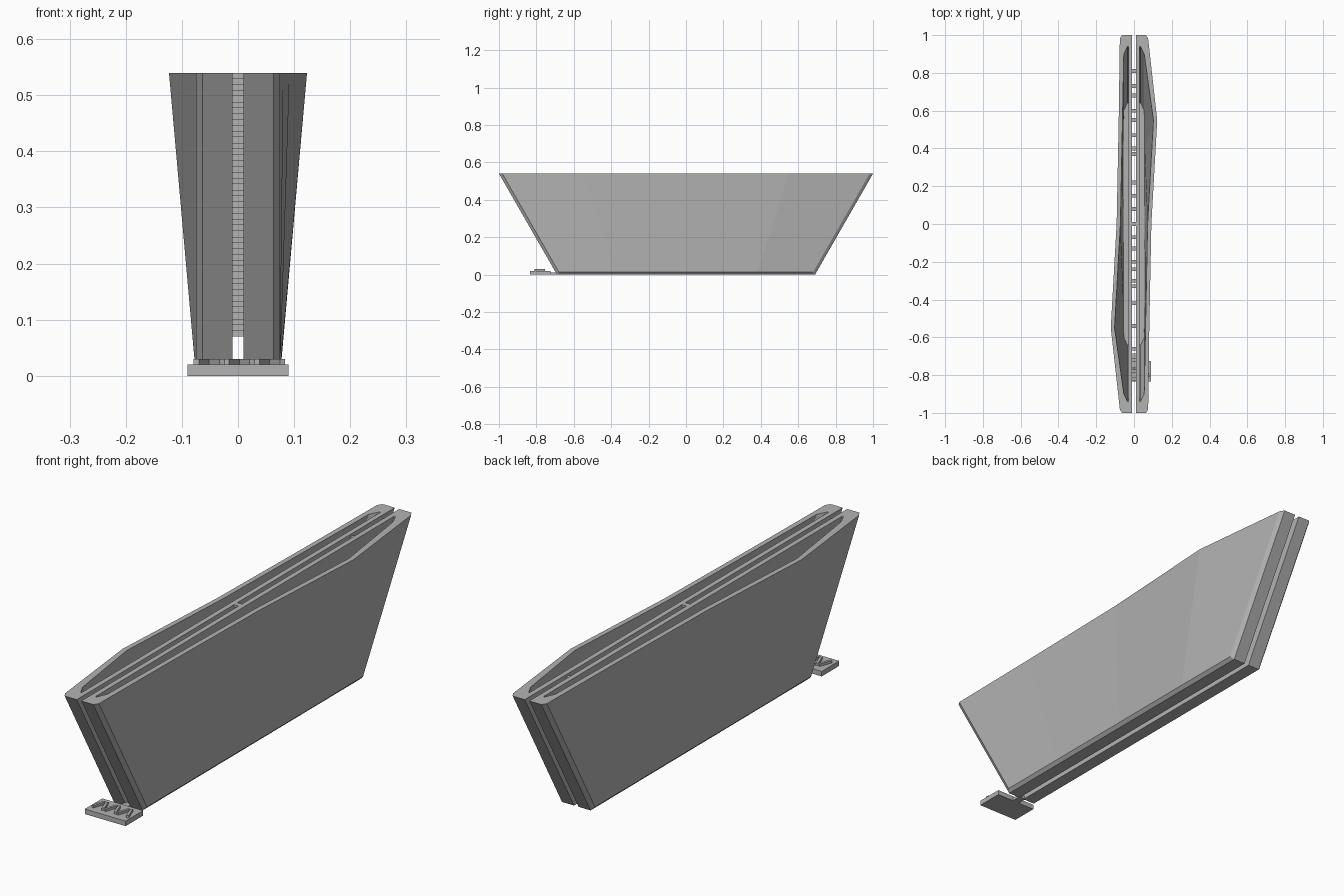
import bpy, bmesh, math, random
from mathutils import Matrix

if "Cube" in bpy.data.objects:
    bpy.data.objects.remove(bpy.data.objects["Cube"])

random.seed(4)
H = 0.54
grey = bpy.data.materials.new("plain grey")
grey.diffuse_color = (0.45, 0.45, 0.45, 1)
grey.use_nodes = True
grey.node_tree.nodes["Principled BSDF"].inputs["Base Color"].default_value = grey.diffuse_color


def finish(bm, name):
    bmesh.ops.recalc_face_normals(bm, faces=bm.faces)
    me = bpy.data.meshes.new(name)
    bm.to_mesh(me)
    bm.free()
    me.materials.append(grey)
    ob = bpy.data.objects.new(name, me)
    bpy.context.collection.objects.link(ob)
    return ob


def add_box(bm, x0, x1, y0, y1, z0, z1, angle=0):
    m = (Matrix.Translation(((x0 + x1) / 2, (y0 + y1) / 2, (z0 + z1) / 2))
         @ Matrix.Rotation(angle, 4, 'Z')
         @ Matrix.Diagonal((x1 - x0, y1 - y0, z1 - z0, 1)))
    bmesh.ops.create_cube(bm, size=1, matrix=m)


def end_y(z):
    # half length of the sloping ends at a given height
    return 0.69 + 0.31 * z / H


# Outer side of the rim: (share of length, x at the top)
BULGE = [(-0.55, 0.081), (0, 0.092), (0.55, 0.123)]


def outer_ring(z, bottom=False):
    t, y = z / H, end_y(z)
    if bottom:
        side = [(0.063, -y + 0.003)] + [(0.063, f * y) for f, _ in BULGE] + [(0.063, y - 0.003)]
    else:
        side = [(0.075, -y + 0.018)] + [(0.075 + (x - 0.075) * t, f * y) for f, x in BULGE] + [(0.075, y - 0.018)]
    return [(0.01, -y, z), (0.063, -y, z)] + [(a, b, z) for a, b in side] + [(0.063, y, z), (0.01, y, z)]


def inner_ring(z):
    t, y = z / H, end_y(z) - 0.06
    side = [(0.054, -y + 0.04)] + [(0.055 + (x - 0.075) * t, f * end_y(z)) for f, x in BULGE] + [(0.054, y - 0.04)]
    return [(0.03, -y, z), (0.035, -y, z)] + [(a, b, z) for a, b in side] + [(0.035, y, z), (0.03, y, z)]


def half(name, turn):
    # hollow trough: outer skin, flat rim, cavity walls and floor
    bm = bmesh.new()
    rings = [outer_ring(0, True), outer_ring(0.013), outer_ring(H), inner_ring(H), inner_ring(0.02)]
    vs = [[bm.verts.new(p) for p in r] for r in rings]
    n = len(vs[0])
    for a, b in zip(vs, vs[1:]):
        for i in range(n):
            j = (i + 1) % n
            bm.faces.new((a[i], a[j], b[j], b[i]))
    bm.faces.new(vs[0])
    bm.faces.new(vs[-1])
    bmesh.ops.rotate(bm, verts=bm.verts, cent=(0, 0, 0), matrix=Matrix.Rotation(turn, 3, 'Z'))
    return finish(bm, name)


half("right_half", 0)
half("left_half", math.pi)

# Small bridges in the gap, stacked from low to high at scattered stations
stations = [0.81, 0.73, 0.68, 0.6, 0.55, 0.47, 0.4, 0.37, 0.29, 0.22, 0.15, 0.08, 0,
            -0.07, -0.13, -0.2, -0.24, -0.3, -0.33, -0.42, -0.54, -0.66, -0.72, -0.78, -0.82]
bm = bmesh.new()
levels = 45
step = (H - 0.07) / levels
for k in range(levels):
    z = 0.07 + k * step
    fits = [s for s in stations if abs(s) < end_y(z) - 0.03]
    y = 0 if k == levels - 1 else fits[(k * 7) % len(fits)]
    add_box(bm, -0.01, 0.01, y - 0.01, y + 0.01, z, z + step)
finish(bm, "gap_bridges")

# Tag plate with a neck to the body
bm = bmesh.new()
add_box(bm, -0.09, 0.09, -0.835, -0.725, 0, 0.02)
finish(bm, "tag_plate")
bm = bmesh.new()
add_box(bm, -0.015, 0.015, -0.725, -0.685, 0, 0.012)
finish(bm, "tag_neck")

# Plain raised ribs on the plate
bm = bmesh.new()
for i in range(6):
    x = -0.065 + i * 0.027
    add_box(bm, x - 0.005, x + 0.005, -0.81, -0.755, 0.02, 0.03, 0.35 if i % 2 else -0.35)
finish(bm, "tag_ribs")
